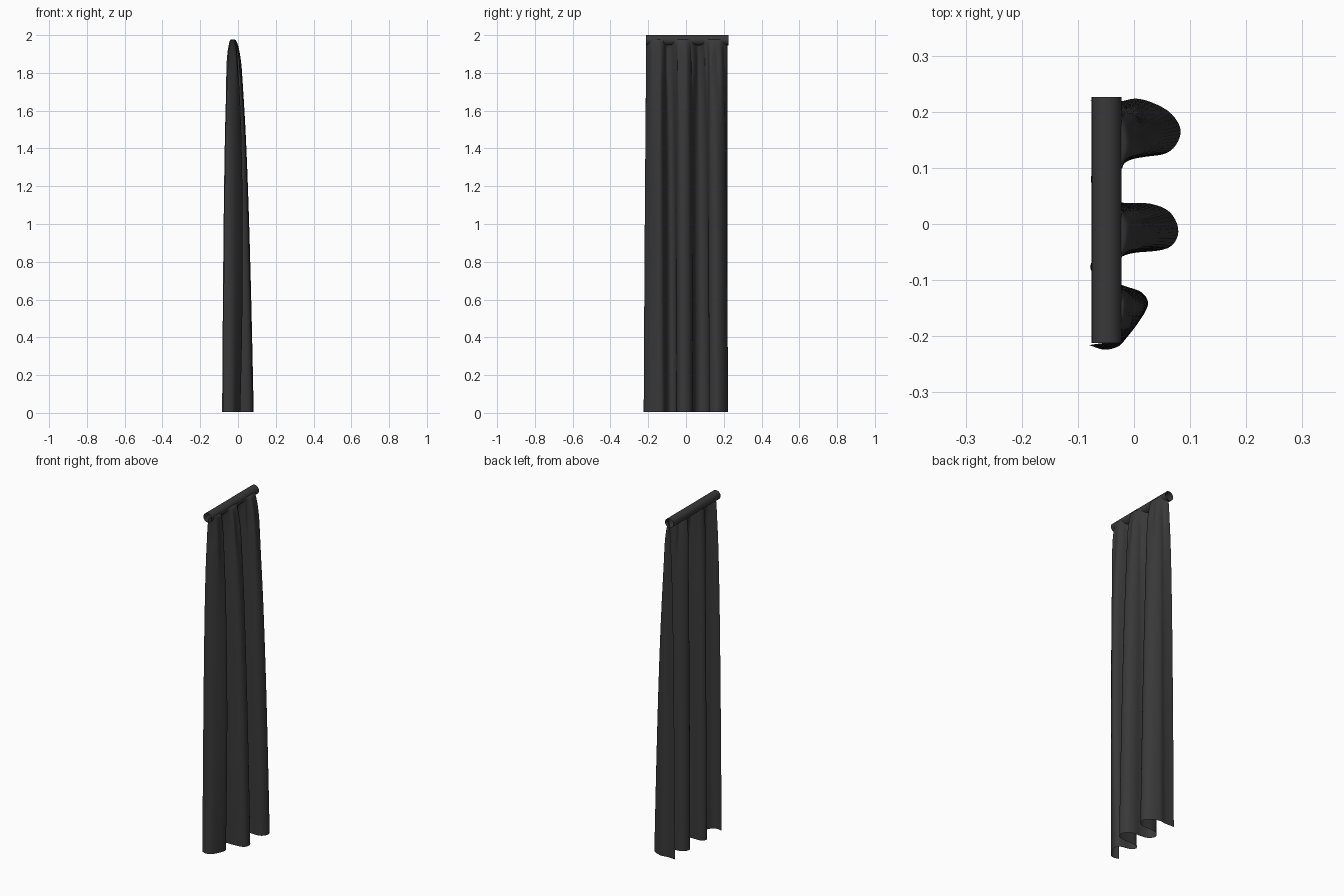
import bpy, bmesh, math
from mathutils import Vector

if "Cube" in bpy.data.objects:
    bpy.data.objects.remove(bpy.data.objects["Cube"])

dark = bpy.data.materials.new("charcoal")
dark.diffuse_color = (0.04, 0.04, 0.04, 1)
dark.use_nodes = True
dark.node_tree.nodes["Principled BSDF"].inputs["Base Color"].default_value = dark.diffuse_color


def finish(bm, name, angle=40):
    me = bpy.data.meshes.new(name)
    bm.to_mesh(me)
    bm.free()
    ob = bpy.data.objects.new(name, me)
    bpy.context.collection.objects.link(ob)
    me.materials.append(dark)
    bpy.ops.object.select_all(action='DESELECT')
    bpy.context.view_layer.objects.active = ob
    ob.select_set(True)
    bpy.ops.object.shade_smooth_by_angle(angle=math.radians(angle))
    return ob


def catmull(p, steps):
    """Smooth curve through points."""
    q = [2 * p[0] - p[1]] + p + [2 * p[-1] - p[-2]]
    out = []
    for i in range(1, len(q) - 2):
        a, b, c, d = q[i - 1:i + 3]
        for s in range(steps):
            t = s / steps
            out.append(0.5 * (2 * b + (c - a) * t + (2 * a - 5 * b + 4 * c - d) * t * t
                              + (3 * b - a - 3 * c + d) * t ** 3))
    return out + [p[-1]]


# Curtain rod: open tube along y
bm = bmesh.new()
bmesh.ops.create_cone(bm, cap_ends=False, segments=20, radius1=0.027, radius2=0.027, depth=0.438)
for v in bm.verts:
    x, y, z = v.co
    v.co = (x - 0.049, z + 0.007, 1.973 + y)
bmesh.ops.recalc_face_normals(bm, faces=bm.faces)
finish(bm, "curtain_rod")

# Curtain hem path (x, y): three deep folds
hem = [(-.084, .221), (-.03, .218), (.01, .223), (.06, .202), (.083, .168), (.07, .135), (.04, .122),
       (-.02, .122), (-.06, .11), (-.077, .08), (-.06, .05), (-.02, .038), (.03, .036), (.065, .02),
       (.079, -.014), (.06, -.043), (0, -.051), (-.055, -.053), (-.078, -.075), (-.06, -.1),
       (-.01, -.111), (.02, -.12), (.031, -.143), (.01, -.18), (-.02, -.213), (-.05, -.224), (-.08, -.216)]
path = catmull([Vector(p) for p in hem], 5)
lengths = [0]
for a, b in zip(path, path[1:]):
    lengths.append(lengths[-1] + (b - a).length)

# Curtain sheet: hem folds close up to a gathered line at the rod
bm = bmesh.new()
ROWS, TOP, X0 = 40, 1.978, -0.024
grid = []
for r in range(ROWS + 1):
    u = (r / ROWS) ** 2
    z = TOP - u * (TOP - 0.006)
    row = []
    for p, l in zip(path, lengths):
        t = l / lengths[-1]
        d = p.x - X0
        if t > 0.75 and d > 0:      # narrow fold bulges above and draws in at the hem
            d *= 1.3 - 0.65 * u * u
        x = X0 + d * (u ** 0.36 if d > 0 else u ** 0.2)
        y_top = 0.22 - 0.43 * t
        g = u ** 0.36
        # small pleats near the rod that fade out below
        fade = math.exp(-u * 9) * min(1, u * 14)
        x += 0.012 * fade * math.sin(t * math.tau * 10 + 0.6)
        y = y_top + (p.y - y_top) * g
        y += 0.005 * fade * math.sin(t * math.tau * 13) * min(1, 8 * t * (1 - t))
        row.append(bm.verts.new((x, y, z)))
    grid.append(row)
for a, b in zip(grid, grid[1:]):
    for i in range(len(a) - 1):
        # the very first row is a straight gathered line
        bm.faces.new((b[i], b[i + 1], a[i + 1], a[i]))
finish(bm, "curtain", 60)
